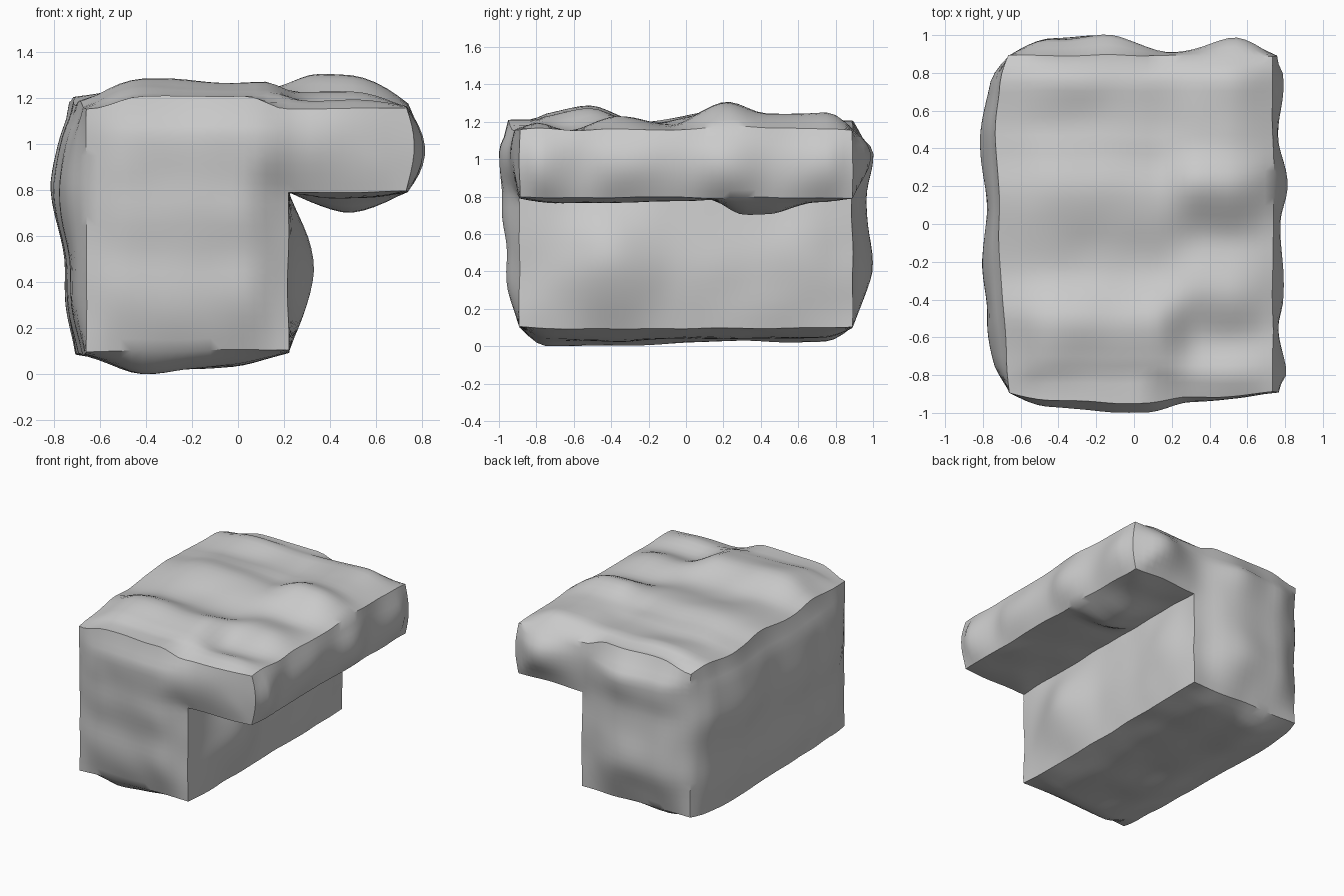
import bpy, bmesh, math
from mathutils import Vector, noise

if "Cube" in bpy.data.objects:
    bpy.data.objects.remove(bpy.data.objects["Cube"])

# Block dimensions: creased edges of an L-shaped profile (x, z) running along y
X0, X1, X2 = -0.66, 0.22, 0.735
Z0, Z1, Z2 = 0.105, 0.80, 1.16
Y = 0.89


def steps(a, b, n):
    return [a + (b - a) * i / n for i in range(n + 1)]


def curve(t, *pts):
    """Smooth interpolation through (position, value) pairs."""
    if t <= pts[0][0]:
        return pts[0][1]
    for (a, u), (b, v) in zip(pts, pts[1:]):
        if t <= b:
            s = (t - a) / (b - a)
            return u + (v - u) * s * s * (3 - 2 * s)
    return pts[-1][1]


def swell(d, r=0.2):
    """Zero at a crease, rounding up to one inside the face."""
    return math.sin(math.pi / 2 * max(0, min(d / r, 1)))


def face_swell(ends, side, floor, r=0.25):
    """Swell of a long face whose long edges also bow out by a floor amount."""
    return swell(ends, 0.15) * (floor + (1 - floor) * swell(side, r))


def end_swell(x, z, lip):
    """Swell of the L-shaped end faces; lip keeps some of it on the top edge."""
    notch = math.hypot(max(0, X1 - x), max(0, z - Z1))
    foot = swell(z - Z0, 0.32) if x < X1 else 1
    return swell(min(x - X0, X2 - x, notch), 0.22) * foot * (lip + (1 - lip) * swell(Z2 - z, 0.13))


xs = steps(X0, X1, 18) + steps(X1, X2, 11)[1:]
ys = steps(-Y, Y, 38)
zs = steps(Z0, Z1, 14) + steps(Z1, Z2, 9)[1:]
NX, NY, NZ = len(xs) - 1, len(ys) - 1, len(zs) - 1


def solid(i, j, k):
    return (0 <= i < NX and 0 <= j < NY and 0 <= k < NZ
            and (i < 18 or k >= 14))


def bulge(x, y, z, n):
    """Outward swelling for the face with normal n."""
    ey = Y - abs(y)
    if n == (-1, 0, 0):
        a = curve(y, (-.9, .05), (-.5, .11), (-.2, .135), (.1, .115), (.45, .14), (.85, .08))
        a *= curve(z, (.1, .6), (.45, .65), (.82, 1.08), (1.0, .95), (1.16, .9))
        return a * face_swell(ey, min(z - Z0, Z2 - z), curve(y, (-.8, .2), (.4, .6)))
    if n == (1, 0, 0) and x < 0.5:
        a = curve(y, (-.8, .02), (-.4, .105), (-.05, .03), (.3, .03), (.6, .045), (.85, .02))
        return a * swell(ey, .2) * swell(min(z - Z0, Z1 - z), .36)
    if n == (1, 0, 0):
        a = curve(y, (-.8, .075), (-.55, .035), (-.4, .06), (0, .04), (.2, .08), (.45, .03), (.75, .06))
        return a * max(swell(ey, .12), .4) * swell(min(z - Z1, Z2 - z), .18)
    if n == (0, -1, 0):
        a = curve(x, (-.5, .075), (.05, .105), (.3, .05), (.7, .02))
        a *= curve(z, (.2, .8), (.5, .65), (.75, .9), (1.05, 1.05))
        return a * end_swell(x, z, .55)
    if n == (0, 1, 0):
        a = curve(x, (-.4, .09), (-.15, .11), (.2, .02), (.55, .10))
        return a * curve(z, (.2, .8), (.45, 1), (.8, .7), (1, 1)) * end_swell(x, z, 0)
    if n == (0, 0, -1) and z < 0.5:
        a = curve(x, (-.6, .08), (-.43, .10), (-.2, .075), (.2, .05))
        a *= curve(y, (-.4, 1.0), (.2, .75), (.8, .75))
        return a * face_swell(ey, min(x - X0, X1 - x), .15)
    if n == (0, 0, -1):
        a = curve(y, (-.6, .03), (.12, .015), (.3, .095), (.45, .09), (.7, .025))
        return a * swell(min(ey, x - X1, X2 - x), .28)
    main = curve(y, (-.85, .07), (-.52, .135), (-.23, .04), (.18, .105), (.4, .07), (.52, .055), (.8, .09))
    main *= curve(x, (-.4, 1), (0, .85))
    slab = curve(y, (-.85, .05), (-.62, .0), (-.35, .075), (-.1, .025), (.22, .15), (.42, .09), (.8, .09))
    t = curve(x, (.1, 0), (.35, 1))
    floor = curve(y, (-.8, .1), (-.3, .35), (.5, .5)) if x < 0 else .12
    lip = curve(x, (-.66, 0), (-.43, .05), (.03, .05), (.2, 0)) * curve(abs(y), (.6, 0), (.85, 1))
    return max((main + (slab - main) * t) * face_swell(ey, min(x - X0, X2 - x), floor), lip)


DIRS = [(1, 0, 0), (-1, 0, 0), (0, 1, 0), (0, -1, 0), (0, 0, 1), (0, 0, -1)]
bm = bmesh.new()
verts, normals = {}, {}


def vert(key, n):
    if key not in verts:
        i, j, k = key
        verts[key] = bm.verts.new((xs[i], ys[j], zs[k]))
        normals[key] = set()
    normals[key].add(n)
    return verts[key]


# Outer skin of the L-shaped lattice
for i in range(NX):
    for j in range(NY):
        for k in range(NZ):
            if not solid(i, j, k):
                continue
            for n in DIRS:
                if solid(i + n[0], j + n[1], k + n[2]):
                    continue
                ax = [abs(c) for c in n].index(1)
                b, c = (ax + 1) % 3, (ax + 2) % 3
                ring = []
                for u, v in ((0, 0), (1, 0), (1, 1), (0, 1)):
                    key = [i, j, k]
                    key[ax] += n[ax] > 0
                    key[b] += u
                    key[c] += v
                    ring.append(vert(tuple(key), n))
                bm.faces.new(ring if sum(n) > 0 else ring[::-1])

# Swell every face and add gentle stone waviness
for key, v in verts.items():
    p = v.co.copy()
    off = Vector()
    for n in normals[key]:
        off += Vector(n) * max(0, bulge(p.x, p.y, p.z, n))
    v.co = p + off + noise.noise_vector(p * 4) * 0.01

low = min(v.co.z for v in bm.verts)
bmesh.ops.translate(bm, verts=bm.verts[:], vec=(0, 0, -low))
mesh = bpy.data.meshes.new("stone_ledge_block")
bm.to_mesh(mesh)
bm.free()
block = bpy.data.objects.new("stone_ledge_block", mesh)
bpy.context.collection.objects.link(block)
bpy.context.view_layer.objects.active = block
block.select_set(True)
bpy.ops.object.shade_smooth_by_angle(angle=math.radians(35))
